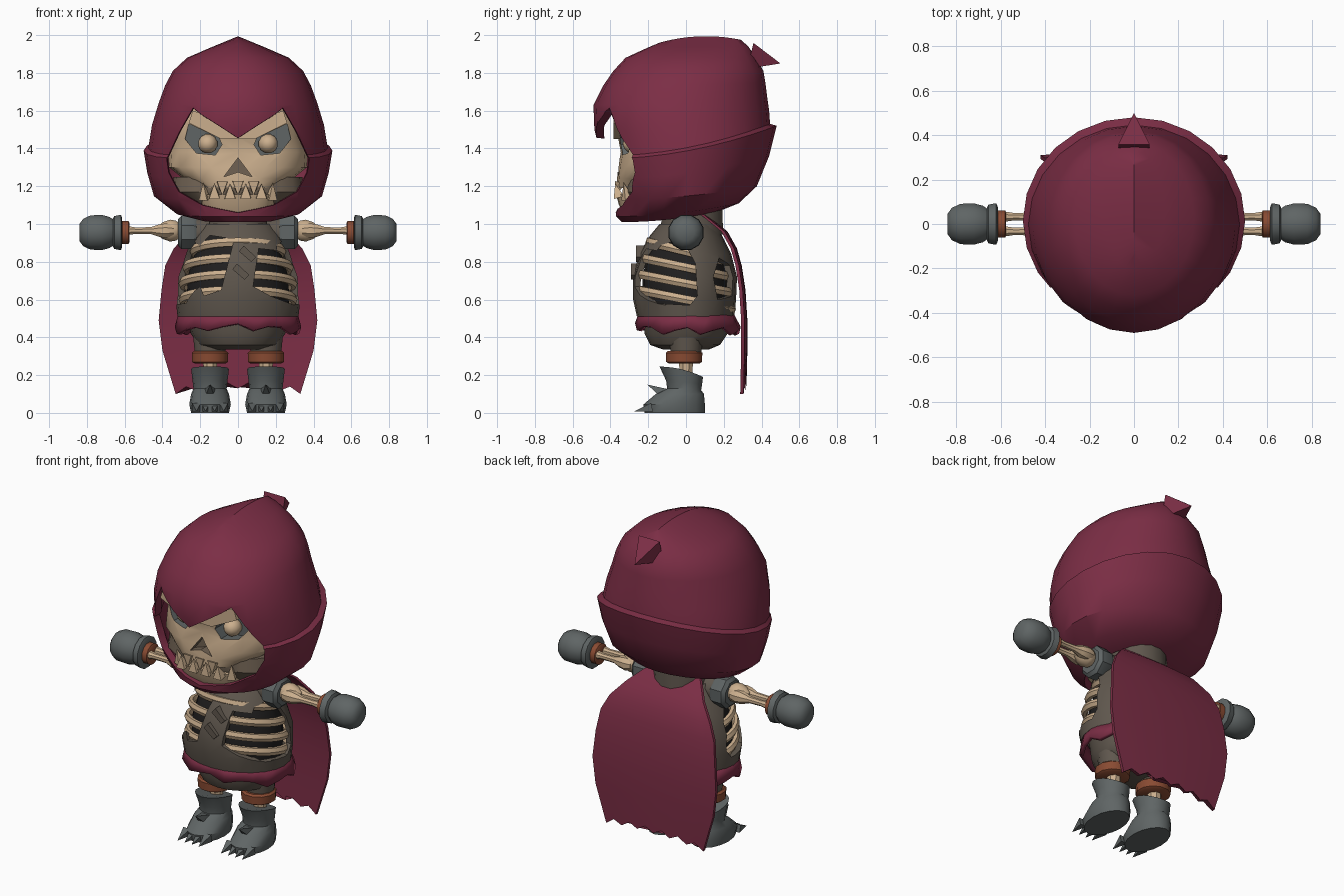
import bpy, bmesh, math
from mathutils import Vector

if "Cube" in bpy.data.objects:
    bpy.data.objects.remove(bpy.data.objects["Cube"])


def material(name, rgb):
    m = bpy.data.materials.new(name)
    m.use_nodes = True
    m.diffuse_color = (*rgb, 1)
    m.node_tree.nodes["Principled BSDF"].inputs["Base Color"].default_value = (*rgb, 1)
    return m


MAROON = material("maroon cloth", (.2, .027, .06))
BONE = material("bone", (.6, .43, .27))
LEATHER = material("grey brown leather", (.115, .095, .075))
STEEL = material("grey steel", (.115, .13, .13))
RUST = material("rust leather", (.25, .07, .032))
BLACK = material("black", (.015, .014, .014))
HOLLOW = material("dark bone", (.16, .12, .085))


def smooth(ob, angle=35):
    bpy.ops.object.select_all(action='DESELECT')
    ob.select_set(True)
    bpy.context.view_layer.objects.active = ob
    bpy.ops.object.shade_smooth_by_angle(angle=math.radians(angle))


def skin(name, rings, mats, caps=True):
    """Join rings of points into a surface."""
    bm = bmesh.new()
    rows = [[bm.verts.new(p) for p in r] for r in rings]
    n = len(rows[0])
    for a, b in zip(rows, rows[1:]):
        for j in range(n):
            k = (j + 1) % n
            bm.faces.new((a[j], a[k], b[k], b[j]))
    if caps:
        for r in (rows[0], rows[-1]):
            if (r[0].co - r[n // 2].co).length > 1e-4:
                bm.faces.new(r)
    bmesh.ops.remove_doubles(bm, verts=bm.verts, dist=1e-4)
    bmesh.ops.recalc_face_normals(bm, faces=bm.faces)
    me = bpy.data.meshes.new(name)
    bm.to_mesh(me)
    bm.free()
    for m in mats if isinstance(mats, list) else [mats]:
        me.materials.append(m)
    ob = bpy.data.objects.new(name, me)
    bpy.context.collection.objects.link(ob)
    smooth(ob)
    return ob


def ellipse(zf, zb, w, yf, yb, n=20, p=1, x=0):
    """Level ring; front and back may differ in height."""
    pts = []
    for i in range(n):
        a = math.tau * i / n
        s, c = math.sin(a), math.cos(a)
        u = (1 - c) / 2
        z = zf + (zb - zf) * u * u + (.12 * u * (1 - u) if w == 0 else 0)
        pts.append(Vector((x + w * math.copysign(abs(s) ** p, s),
                           (yf + yb) / 2 - (yb - yf) / 2 * math.copysign(abs(c) ** p, c), z)))
    return pts


def loft(name, rings, mat, caps=True, **kw):
    return skin(name, [ellipse(*r, **kw) for r in rings], mat, caps)


def tube(name, path, mat, n=12):
    """Straight turned part from (x, y, z, radius) stations."""
    c = [Vector(p[:3]) for p in path]
    q = (c[-1] - c[0]).to_track_quat('Z', 'Y')
    return skin(name, [[o + q @ Vector((p[3] * math.cos(t), p[3] * math.sin(t), 0))
                        for t in [math.tau * (i + .5) / n for i in range(n)]]
                       for o, p in zip(c, path)], mat)


def prism(name, poly, d0, d1, mat, axis='y', taper=1, mid=1.3):
    def place(u, z, d, k):
        u, z = u * k, mid + (z - mid) * k
        return Vector((u, d, z)) if axis == 'y' else Vector((d, u, z))
    return skin(name, [[place(u, z, d0, 1) for u, z in poly],
                       [place(u, z, d1, taper) for u, z in poly]], mat)


def mirrored(poly, s):
    return [(s * u, z) for u, z in poly]


def apply(ob, kind, **settings):
    bpy.context.view_layer.objects.active = ob
    m = ob.modifiers.new(kind.title(), kind)
    for k, v in settings.items():
        setattr(m, k, v)
    bpy.ops.object.modifier_apply(modifier=m.name)


def cut(ob, cutter, slot=0):
    for f in cutter.data.polygons:
        f.material_index = slot
    apply(ob, 'BOOLEAN', object=cutter, operation='DIFFERENCE', solver='EXACT')
    bpy.data.objects.remove(cutter)
    smooth(ob)


SIDES = ((1, "left_"), (-1, "right_"))

# Hood with a folded lower band and a cut face opening
hood = loft("hood", [
    (1.01, 1.07, .2, -.34, .18), (1.04, 1.11, .33, -.37, .28), (1.13, 1.2, .445, -.38, .375),
    (1.24, 1.36, .48, -.42, .44), (1.345, 1.52, .5, -.45, .48), (1.36, 1.53, .475, -.45, .445),
    (1.5, 1.6, .455, -.485, .44), (1.63, 1.67, .42, -.49, .43), (1.73, 1.75, .385, -.44, .42),
    (1.81, 1.81, .345, -.385, .41), (1.88, 1.88, .27, -.32, .37),
    (1.935, 1.94, .14, -.2, .33), (1.96, 1.975, 0, -.14, .29)], MAROON, caps=False, n=24)
apply(hood, 'SOLIDIFY', thickness=.04, offset=-1)
half = [(.2, 1.59), (.25, 1.63), (.33, 1.5), (.41, 1.35), (.4, 1.27), (.34, 1.16), (.2, 1.085)]
opening = [(0, 1.46)] + half + [(0, 1.045)] + mirrored(half[::-1], -1)
cut(hood, prism("opening", opening, -.6, 0, MAROON, taper=.85))
tube("hood_tip", [(0, .34, 1.89, .1), (0, .5, 1.85, 0)], MAROON, n=4)

# Skull
skull = loft("skull", [
    (1.19, 1.2, .21, -.37, .1), (1.24, 1.24, .29, -.365, .15), (1.3, 1.3, .365, -.36, .2),
    (1.38, 1.38, .37, -.345, .25), (1.46, 1.46, .35, -.36, .25), (1.54, 1.54, .33, -.385, .25),
    (1.66, 1.66, .25, -.3, .2)], [BONE, HOLLOW, STEEL], p=.8)
socket = [(.085, 1.42), (.1, 1.455), (.26, 1.53), (.28, 1.45), (.22, 1.375), (.12, 1.365)]
brow = [(0, 1.45), (.09, 1.45), (.26, 1.535), (.24, 1.6), (0, 1.52)]
for s, side in SIDES:
    cut(skull, prism("socket", mirrored(socket, s), -.6, -.25, [BONE, HOLLOW, STEEL]), 2)
    prism(side + "brow", mirrored(brow, s), -.385, -.28, BONE)
    tube(side + "eye", [(s * .16, -.28 + .055 * math.cos(t), 1.425, .052 * math.sin(t))
                        for t in [math.pi * i / 6 for i in range(7)]], BONE)
nose = [(0, 1.35), (.075, 1.25), (0, 1.275), (-.075, 1.25)]
cut(skull, prism("nose", nose, -.6, -.31, [BONE, HOLLOW, STEEL]), 1)

# Jaw and teeth
loft("mouth_hollow", [(1.09, 1.09, .24, -.3, .1), (1.17, 1.17, .35, -.33, .1),
                      (1.25, 1.25, .34, -.32, .1)], HOLLOW, p=.8)
loft("jaw", [(1.05, 1.05, .17, -.33, 0), (1.1, 1.1, .195, -.355, 0),
             (1.155, 1.155, .2, -.37, 0)], BONE, p=.6)
for i in range(4):
    x = -.125 + i * .083
    tube("lower_tooth", [(x, -.355, 1.14, .04), (x, -.375, 1.215, 0)], BONE, n=4)
for i in range(3):
    x = -.083 + i * .083
    tube("upper_tooth", [(x, -.35, 1.22, .04), (x, -.37, 1.15, 0)], BONE, n=4)
for s, side in SIDES:
    tube(side + "fang", [(s * .175, -.31, 1.13, .035), (s * .185, -.33, 1.22, 0)], BONE, n=4)

# Torso jerkin with windows onto the ribs
torso = [(.51, .32, -.26, .255), (.6, .33, -.28, .265), (.72, .325, -.28, .27),
         (.84, .28, -.25, .24), (.94, .23, -.19, .19), (1.0, .19, -.14, .16)]
jerkin = loft("jerkin", [(z, z, w, f, b) for z, w, f, b in torso], LEATHER, caps=False, n=24)
apply(jerkin, 'SOLIDIFY', thickness=.03, offset=-1)
for poly in ([(-.2, .89), (-.15, .94), (-.02, .92), (-.09, .65), (-.18, .62), (-.235, .76)],
             [(.11, .87), (.2, .86), (.27, .8), (.31, .65), (.3, .57), (.17, .62), (.08, .67)]):
    cut(jerkin, prism("window", poly, -.5, -.06, LEATHER))
flank = [(-.2, .8), (-.13, .89), (-.02, .92), (.05, .79), (.06, .62), (.02, .57),
         (-.15, .58), (-.22, .67)]
cut(jerkin, prism("window", flank, -.6, .6, LEATHER, axis='x'))
for s, side in SIDES:
    rear = mirrored([(.12, .62), (.12, .78), (.2, .82), (.27, .72), (.25, .6)], s)
    cut(jerkin, prism("window", rear, .06, .5, LEATHER))
loft("chest_core", [(z, z, w * .82, f * .82, b * .82) for z, w, f, b in torso], BLACK)
for i in range(4):
    z, k = .6 + .085 * i, (.295, .295, .275, .235)[i]
    rings = []
    for j in range(33):
        a = math.tau * j / 32
        r = [(k + .02 * math.cos(t), .026 * math.sin(t))
             for t in [math.tau * m / 6 for m in range(6)]]
        rings.append([Vector((q * math.sin(a), -.84 * q * math.cos(a),
                              z + .05 * math.cos(a) + h)) for q, h in r])
    skin("rib", rings, BONE, caps=False)
for x, z, y in ((.05, .84, -.265), (.015, .745, -.29)):
    bar = [(x - .045, z + .015), (x + .02, z - .04), (x + .045, z - .015), (x - .02, z + .045)]
    prism("strap_buckle", bar, y, y + .05, LEATHER)
tube("collar", [(0, .03, .95, .17), (0, .035, 1.09, .16)], LEATHER, n=16)

# Ragged skirt, hips
rings = [ellipse(.43, .43, .335, -.27, .29, n=24), ellipse(.53, .53, .315, -.25, .25, n=24)]
for j, p in enumerate(rings[0]):
    p.z += (.025, -.012, .01)[j % 3] + (.02 if j in (0, 1, 2, 22, 23) else 0)
skirt = skin("skirt", rings, MAROON, caps=False)
apply(skirt, 'SOLIDIFY', thickness=.025, offset=-1)
loft("hips", [(.335, .335, .14, -.12, .12), (.36, .36, .21, -.19, .18),
              (.42, .42, .25, -.22, .22), (.52, .52, .27, -.22, .22)], LEATHER)

# Cape with a ragged hem
front, back = [], []
for z, w, y in ((1.05, .16, .11), (.96, .26, .22), (.87, .34, .27), (.78, .385, .295),
                (.65, .405, .315), (.49, .42, .325), (.33, .4, .325), (.11, .33, .32)):
    row = []
    for i in range(13):
        u = i / 6 - 1
        hem = (.02 if i % 2 else -.01) + .03 * (1 - u * u) if z < .2 else 0
        row.append(Vector((u * w, y - .015 * u * u, z + hem)))
    front.append(row + [p + Vector((0, -.018, 0)) for p in reversed(row)])
skin("cape", front, MAROON)

for s, side in SIDES:
    def along(name, stations, mat, y=0, z=.955, n=12):
        tube(side + name, [(s * x, y, z, r) for x, r in stations], mat, n)

    # Arm
    along("shoulder_socket", [(.15, .08), (.24, .08)], LEATHER)
    along("shoulder_guard", [(.22, .085), (.235, .095), (.3, .095), (.318, .075)], STEEL, n=8)
    along("upper_arm", [(.3, .035), (.33, .055), (.36, .06), (.4, .045), (.43, .02)], BONE, z=.965)
    for y in (-.033, .033):
        along("forearm_bone", [(.34, .03), (.38, .042), (.42, .035), (.46, .02), (.54, .018),
                               (.6, .028)], BONE, y=y, z=.965, n=8)
    along("bracelet", [(.575, .055), (.58, .063), (.612, .063), (.617, .055)], RUST)
    along("cuff", [(.613, .08), (.62, .097), (.655, .09), (.662, .075)], STEEL)
    along("fist", [(.65, .065), (.68, .085), (.72, .096), (.78, .094), (.82, .075), (.84, .045)],
          STEEL)

    # Leg
    x = s * .148
    tube(side + "trouser_leg", [(x, 0, .3, .082), (x, 0, .4, .092)], LEATHER)
    tube(side + "knee_band", [(x, -.01, z, r) for z, r in
                              ((.262, .085), (.27, .098), (.318, .1), (.328, .088))], RUST)
    tube(side + "shin_bone", [(x, 0, .15, .035), (x, 0, .28, .04)], BONE, n=8)

    # Clawed boot
    loft(side + "boot", [(0, 0, .1, -.22, .1), (.045, .045, .11, -.225, .1),
                         (.1, .1, .1, -.16, .095), (.13, .12, .088, -.1, .08),
                         (.17, .15, .092, -.105, .085), (.245, .19, .1, -.14, .09)],
         STEEL, n=16, x=x)
    for i in range(4):
        dx = x - .072 + i * .048
        tube(side + "claw", [(dx, -.18, .03, .032), (dx, -.275, .008, 0)], STEEL, n=4)
    tube(side + "boot_spike", [(x, -.1, .095, .045), (x, -.205, .15, 0)], STEEL, n=4)
